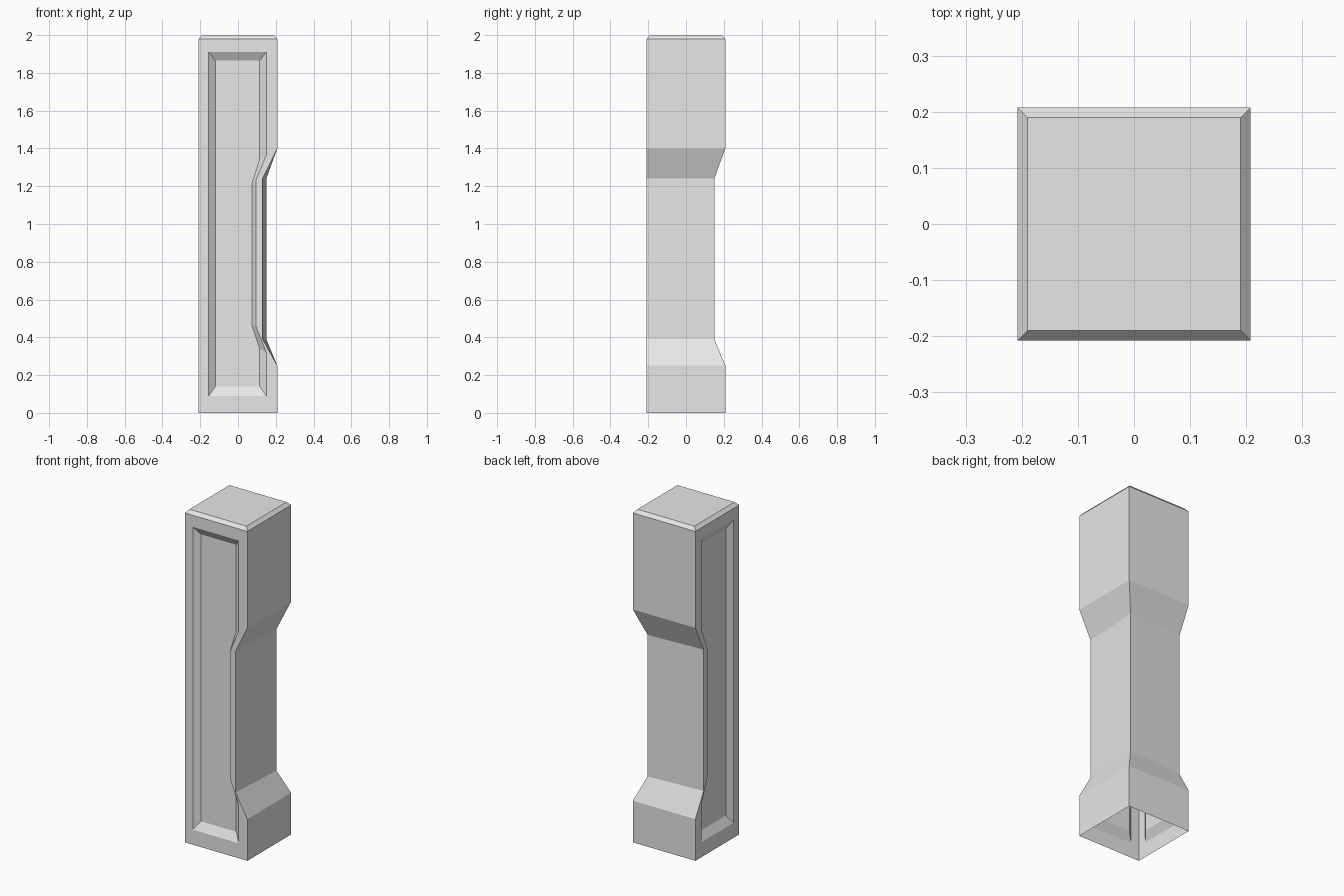
import bpy
import bmesh

cube = bpy.data.objects.get("Cube")
if cube:
    bpy.data.objects.remove(cube, do_unlink=True)

# Plain grey material
grey = bpy.data.materials.new("plain grey")
grey.use_nodes = True
colour = (0.8, 0.8, 0.8, 1)
grey.diffuse_color = colour
grey.node_tree.nodes["Principled BSDF"].inputs["Base Color"].default_value = colour

HALF = 0.208      # half width of the post
WAIST = 0.13      # narrowed edge next to a panelled side
CORNER = 0.15     # narrowed corner between the two plain sides
RECESS = 0.027    # depth of the panels
SHOULDER = 1.98   # where the top chamfer starts
CHAMFER = 0.018


def panel_profile(low, high, left, right, waist, z_waist):
    """Outline of a panelled side with the notch on its right edge."""
    z1, z2, z3, z4 = z_waist
    return [(left, low), (right, low), (right, z1), (waist, z2),
            (waist, z3), (right, z4), (right, high), (left, high)]


notch = (0.25, 0.39, 1.24, 1.40)
outline = panel_profile(0, SHOULDER, -HALF, HALF, WAIST, notch)
rim = panel_profile(0.09, 1.91, -0.155, 0.15, 0.094, (0.32, 0.46, 1.23, 1.365))
floor = panel_profile(0.14, 1.865, -0.12, 0.115, 0.073, (0.34, 0.465, 1.21, 1.345))

bm = bmesh.new()


def bridge(a, b, closed=True):
    count = len(a) if closed else len(a) - 1
    for i in range(count):
        j = (i + 1) % len(a)
        bm.faces.new((a[i], a[j], b[j], b[i]))


def panelled_side(swap):
    """Frame, sloped rim and sunken panel; swap mirrors it across x = y."""
    loops = []
    for profile, depth in ((outline, 0), (rim, 0), (floor, RECESS)):
        points = [(u, depth - HALF, z) for u, z in profile]
        loops.append([bm.verts.new((y, x, z) if swap else (x, y, z))
                      for x, y, z in points])
    bridge(loops[0], loops[1])
    bridge(loops[1], loops[2])
    bm.faces.new(loops[2])
    return loops[0][1:7]


# Two panelled sides and the two notched plain sides; the base stays open
front_edge = panelled_side(False)
side_edge = panelled_side(True)
corner_edge = [bm.verts.new((w, w, z)) for w, z in
               ((CORNER if u == WAIST else u, z) for u, z in outline[1:7])]
bridge(front_edge, corner_edge, closed=False)
bridge(corner_edge, side_edge, closed=False)

# Chamfered cap
corners = ((-1, -1), (1, -1), (1, 1), (-1, 1))
lower = [bm.verts.new((x * HALF, y * HALF, SHOULDER)) for x, y in corners]
inset = HALF - CHAMFER
upper = [bm.verts.new((x * inset, y * inset, 2)) for x, y in corners]
bridge(lower, upper)
bm.faces.new(upper)

bmesh.ops.remove_doubles(bm, verts=bm.verts, dist=0.0005)
bmesh.ops.recalc_face_normals(bm, faces=bm.faces)
# Make sure the open shell faces outward
top = max(bm.faces, key=lambda f: f.calc_center_median().z)
if top.normal.z < 0:
    bmesh.ops.reverse_faces(bm, faces=bm.faces)

mesh = bpy.data.meshes.new("notched_post")
bm.to_mesh(mesh)
bm.free()
mesh.materials.append(grey)
post = bpy.data.objects.new("notched_post", mesh)
bpy.context.collection.objects.link(post)
